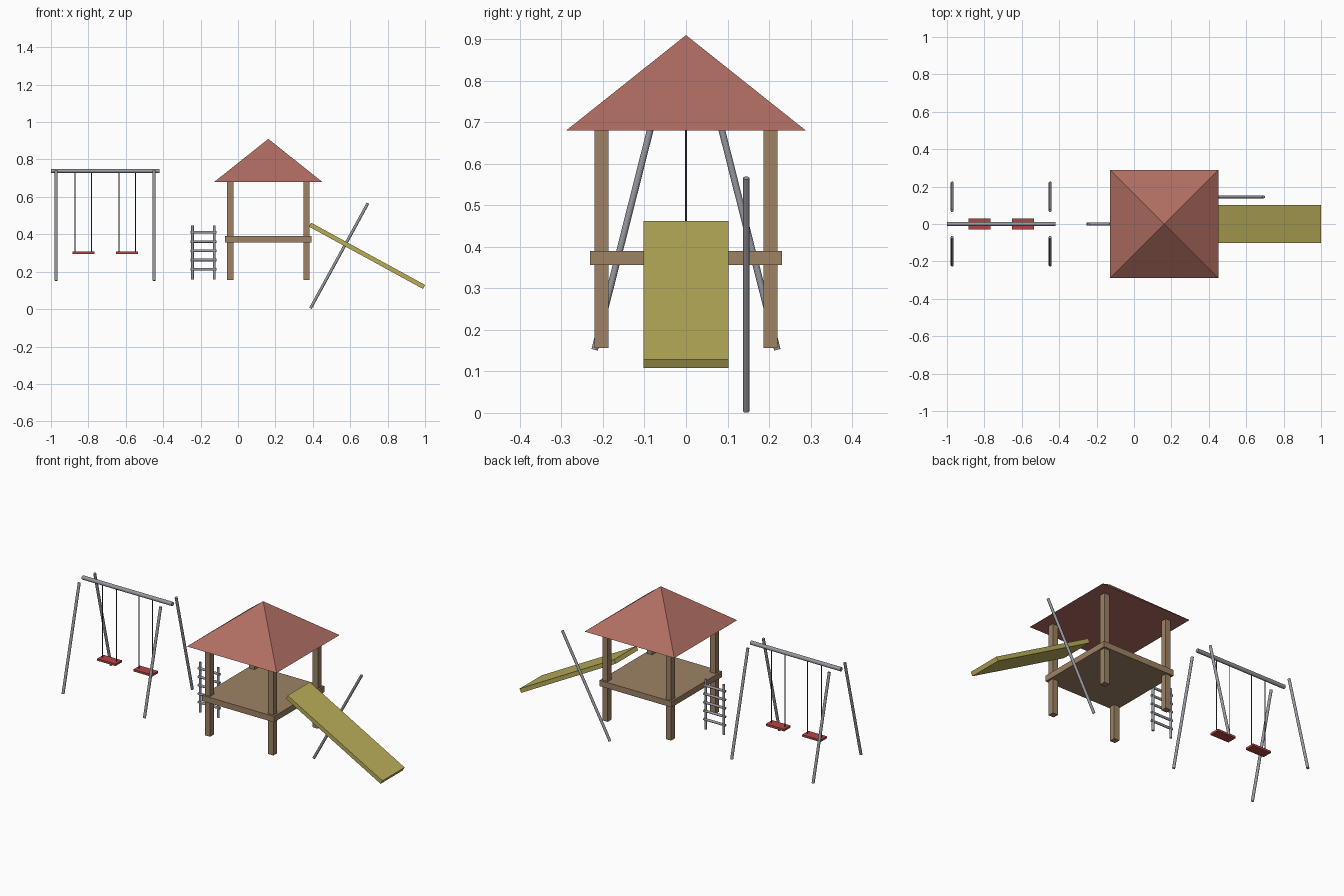
import bpy, math
from mathutils import Vector

if "Cube" in bpy.data.objects:
    bpy.data.objects.remove(bpy.data.objects["Cube"])


def material(name, r, g, b):
    m = bpy.data.materials.new(name)
    m.diffuse_color = [((c / 255 + 0.055) / 1.055) ** 2.4 for c in (r, g, b)] + [1]
    m.use_nodes = True
    m.node_tree.nodes["Principled BSDF"].inputs["Base Color"].default_value = m.diffuse_color
    return m


WOOD = material("brown wood", 157, 130, 101)
ROOF = material("roof red", 176, 110, 98)
YELLOW = material("slide yellow", 186, 174, 90)
METAL = material("grey metal", 152, 153, 160)
CHAIN = material("dark chain", 80, 80, 86)
RED = material("seat red", 180, 70, 68)


def finish(name, mat):
    o = bpy.context.object
    o.name = name
    o.data.materials.append(mat)
    return o


def box(name, centre, size, mat, tilt=0):
    bpy.ops.mesh.primitive_cube_add(size=1, location=centre, rotation=(0, tilt, 0))
    o = finish(name, mat)
    o.scale = size
    return o


def rod(name, a, b, radius, mat, sides=12):
    a, b = Vector(a), Vector(b)
    bpy.ops.mesh.primitive_cylinder_add(
        vertices=sides, radius=radius, depth=(b - a).length, location=(a + b) / 2,
        rotation=(b - a).to_track_quat('Z', 'Y').to_euler())
    return finish(name, mat)


# Tower: four posts, deck and pyramid roof
TX = 0.162
for sx in (-1, 1):
    for sy in (-1, 1):
        box("tower_post", (TX + sx * 0.204, sy * 0.204, 0.418), (0.034, 0.034, 0.524), WOOD)
box("tower_deck", (TX, 0, 0.373), (0.463, 0.463, 0.034), WOOD)
bpy.ops.mesh.primitive_cone_add(vertices=4, radius1=0.289 * math.sqrt(2), depth=0.23,
                                location=(TX, 0, 0.795), rotation=(0, 0, math.pi / 4))
finish("tower_roof", ROOF)

# Slide and the crossed rail beside it
box("slide", (0.69, 0, 0.285), (0.695, 0.204, 0.024), YELLOW, 0.5)
d = Vector((math.sin(0.5), 0, math.cos(0.5))) * 0.32
c = Vector((0.541, 0.145, 0.285))
rod("slide_rail", c - d, c + d, 0.0078, METAL)

# Ladder
LX = -0.185
for s in (-1, 1):
    rod("ladder_rail", (LX + s * 0.0585, 0, 0.157), (LX + s * 0.0585, 0, 0.447), 0.007, METAL)
for i in range(5):
    z = 0.213 + i * 0.0493
    rod("ladder_rung", (LX - 0.07, 0, z), (LX + 0.07, 0, z), 0.007, METAL)

# Swing frame
SX = -0.71
rod("swing_beam", (SX - 0.29, 0, 0.738), (SX + 0.29, 0, 0.738), 0.0115, METAL)
for sx in (-1, 1):
    for sy in (-1, 1):
        x = SX + sx * 0.262
        rod("swing_leg", (x, sy * 0.22, 0.152), (x, sy * 0.071, 0.742), 0.008, METAL)

# Swing seats with hanging chains
for sx in (-1, 1):
    x = SX + sx * 0.117
    box("swing_seat", (x, 0, 0.301), (0.118, 0.058, 0.012), RED)
    for s in (-1, 1):
        rod("swing_chain", (x + s * 0.044, 0, 0.302), (x + s * 0.044, 0, 0.735), 0.0025, CHAIN, 8)
